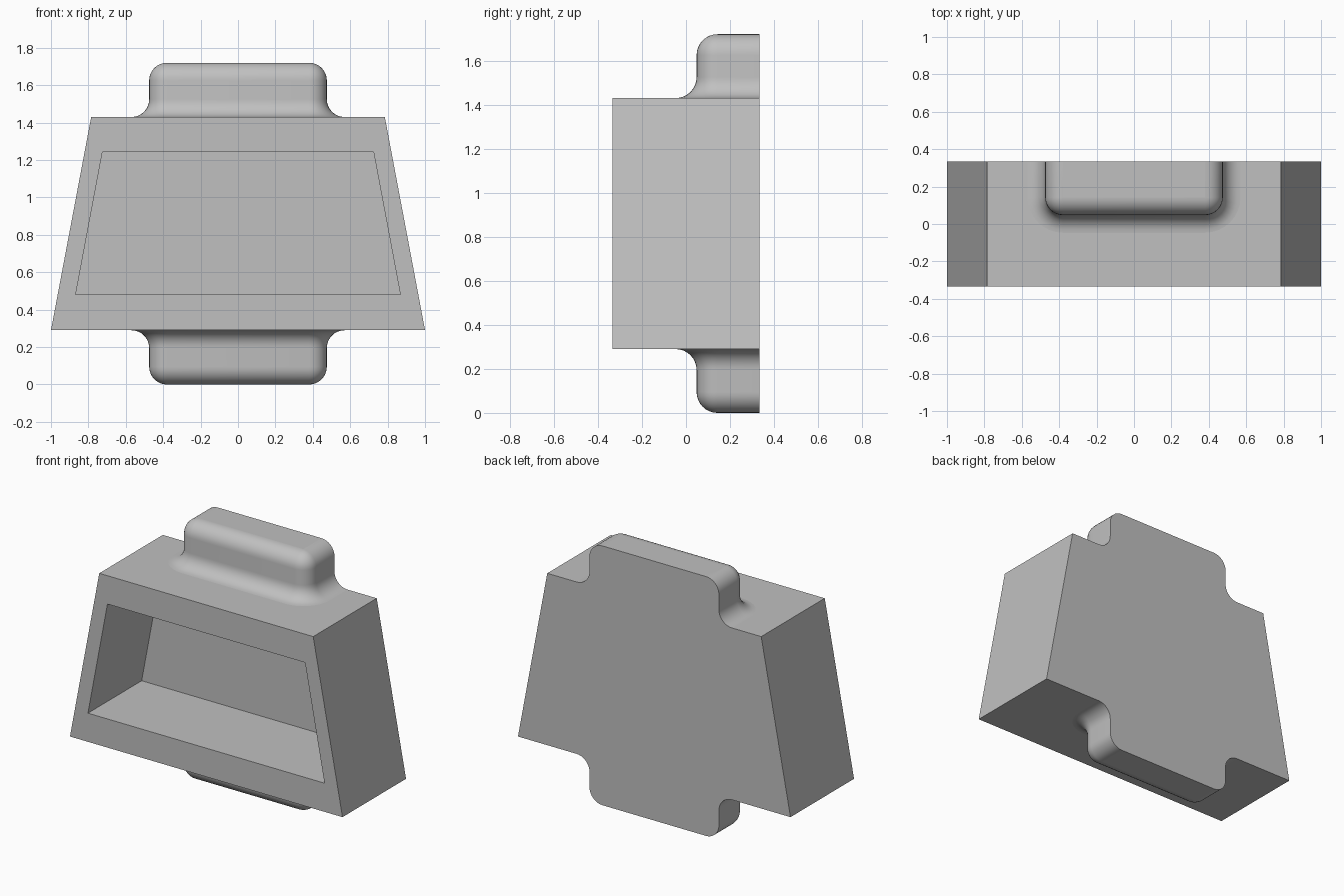
import bpy
import bmesh
from math import sin, cos, pi

cube = bpy.data.objects.get("Cube")
if cube:
    bpy.data.objects.remove(cube, do_unlink=True)

# Main dimensions
FRONT, BACK = -0.333, 0.333
LOW, HIGH = 0.29, 1.43
HALF_LOW, HALF_HIGH = 1.0, 0.785
RECESS_BACK = 0.23
TAB_HALF, TAB_FRONT, TAB_HEIGHT = 0.475, 0.048, 0.29
R = 0.095          # shared radius of the tab's fillets and rounds
STEPS = 8
ANGLES = [i * pi / 2 / STEPS for i in range(STEPS + 1)]

bm = bmesh.new()


def face(points, smooth=False):
    f = bm.faces.new([bm.verts.new(p) for p in points])
    f.smooth = smooth


def trapezoid(low, high, z_low, z_high, y):
    return [(-low, y, z_low), (low, y, z_low), (high, y, z_high), (-high, y, z_high)]


def bridge(a, b, closed=True, smooth=False):
    for i in range(len(a) if closed else len(a) - 1):
        j = (i + 1) % len(a)
        face([a[i], a[j], b[j], b[i]], smooth)


def tab_ring(offset, z):
    """Rounded outline of the tab, from back left round the front to back right."""
    r = R + offset
    cx, cy = TAB_HALF - R, TAB_FRONT + R
    left = [(-cx - r * cos(a), cy - r * sin(a), z) for a in ANGLES]
    right = [(-x, y, z) for x, y, z in reversed(left)]
    return [(-cx - r, BACK, z)] + left + right + [(cx + r, BACK, z)]


# Tab section: concave fillet at the base, convex round at the tip
section = [(R - R * sin(a), R - R * cos(a)) for a in ANGLES]
section += [(R * cos(a) - R, TAB_HEIGHT - R + R * sin(a)) for a in ANGLES]


def tab(base, direction, half):
    """Builds a tab and the body surface round it; returns its back outline."""
    rings = [tab_ring(o, base + direction * h) for o, h in section]
    for a, b in zip(rings, rings[1:]):
        bridge(a, b, closed=False, smooth=True)
    # Tip face, without the points that meet at the sharp corners
    tip = rings[-1]
    face([tip[0], tip[1], tip[-2], tip[-1]])
    # Flat body surface surrounding the fillet
    face([(-half, BACK, base)] + rings[0]
         + [(half, BACK, base), (half, FRONT, base), (-half, FRONT, base)])
    return [r[0] for r in rings] + [r[-1] for r in reversed(rings)]


top_outline = tab(HIGH, 1, HALF_HIGH)
bottom_outline = tab(LOW, -1, HALF_LOW)

# Flat back shared by the body and both tabs
lower_left, lower_right, upper_right, upper_left = trapezoid(
    HALF_LOW, HALF_HIGH, LOW, HIGH, BACK)
face([lower_left] + bottom_outline + [lower_right, upper_right]
     + top_outline[::-1] + [upper_left])

# Sloping sides
for s in (-1, 1):
    face([(s * HALF_LOW, FRONT, LOW), (s * HALF_LOW, BACK, LOW),
          (s * HALF_HIGH, BACK, HIGH), (s * HALF_HIGH, FRONT, HIGH)])

# Front frame and straight-walled recess
outer = trapezoid(HALF_LOW, HALF_HIGH, LOW, HIGH, FRONT)
mouth = trapezoid(0.868, 0.725, 0.48, 1.242, FRONT)
floor = trapezoid(0.868, 0.725, 0.48, 1.242, RECESS_BACK)
bridge(outer, mouth)
bridge(mouth, floor)
face(floor)

bmesh.ops.remove_doubles(bm, verts=bm.verts, dist=0.0001)
bmesh.ops.recalc_face_normals(bm, faces=bm.faces)

mesh = bpy.data.meshes.new("recessed_housing")
bm.to_mesh(mesh)
bm.free()
housing = bpy.data.objects.new("recessed_housing", mesh)
bpy.context.collection.objects.link(housing)

# Single plain grey
grey = bpy.data.materials.new("plain_grey")
grey.use_nodes = True
colour = (0.53, 0.53, 0.53, 1)
grey.diffuse_color = colour
grey.node_tree.nodes["Principled BSDF"].inputs["Base Color"].default_value = colour
mesh.materials.append(grey)
